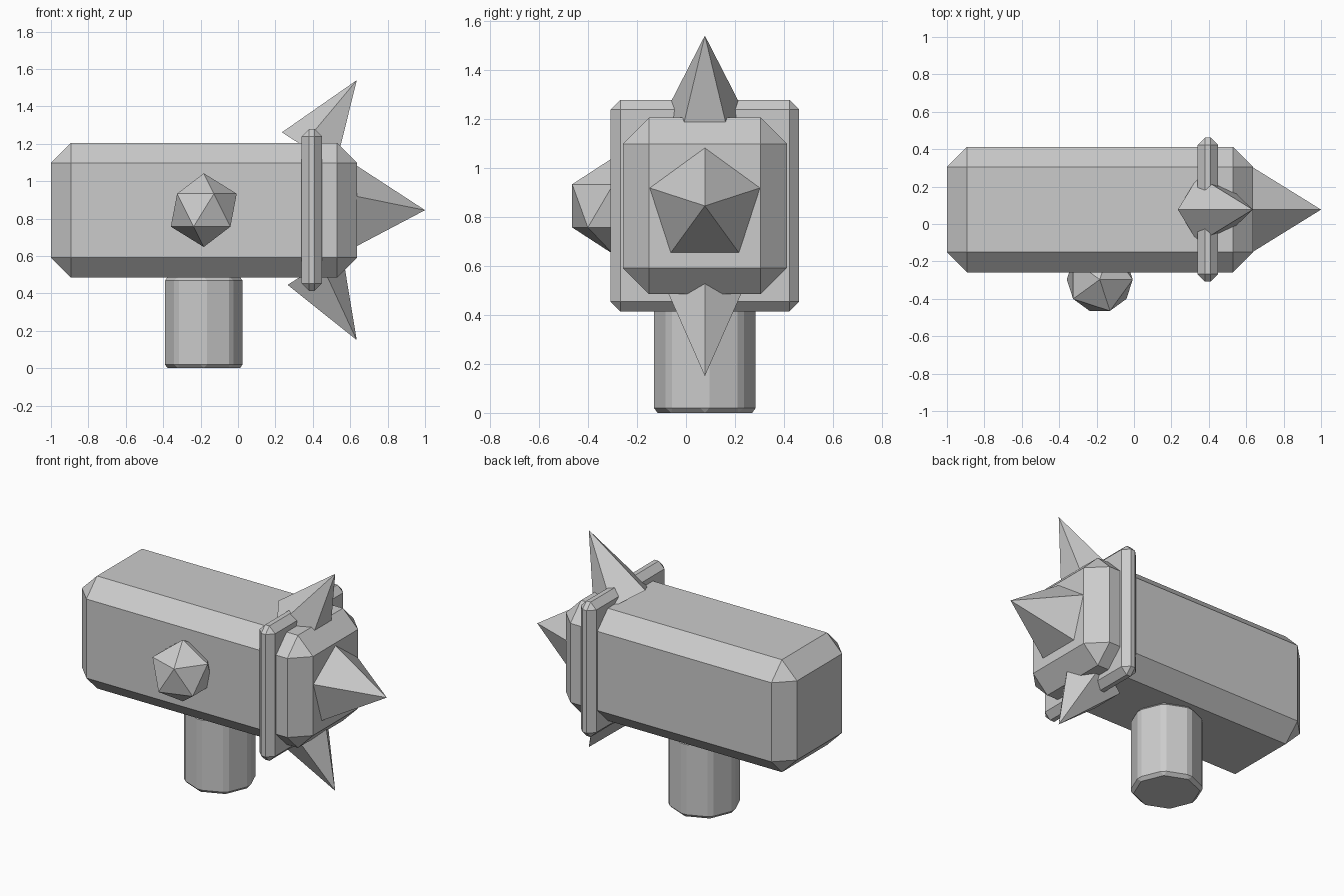
import bpy, bmesh, math
from mathutils import Vector

if "Cube" in bpy.data.objects:
    bpy.data.objects.remove(bpy.data.objects["Cube"])

CY, CZ = 0.077, 0.845   # axis of the head


def finish(name, bm, bevel=0.0):
    if bevel:
        bmesh.ops.bevel(bm, geom=bm.edges[:], offset=bevel, offset_type='OFFSET',
                        segments=1, profile=0.5, affect='EDGES')
    bmesh.ops.recalc_face_normals(bm, faces=bm.faces[:])
    me = bpy.data.meshes.new(name)
    bm.to_mesh(me)
    bm.free()
    ob = bpy.data.objects.new(name, me)
    bpy.context.collection.objects.link(ob)
    return ob


def box(name, lo, hi, bevel):
    lo, hi = Vector(lo), Vector(hi)
    bm = bmesh.new()
    bmesh.ops.create_cube(bm, size=1)
    for v in bm.verts:
        v.co = Vector(a + (b - a) * (c + 0.5) for a, b, c in zip(lo, hi, v.co))
    return finish(name, bm, bevel)


def spike(name, tip, base, radius, toward):
    """Five-sided spike; one base corner points in the 'toward' direction."""
    tip, base = Vector(tip), Vector(base)
    axis = (tip - base).normalized()
    u = Vector(toward)
    u = (u - axis * u.dot(axis)).normalized()
    w = axis.cross(u)
    bm = bmesh.new()
    ring = []
    for i in range(5):
        a = math.tau * i / 5
        ring.append(bm.verts.new(base + radius * (math.cos(a) * u + math.sin(a) * w)))
    top = bm.verts.new(tip)
    bm.faces.new(ring)
    for i in range(5):
        bm.faces.new((ring[i], ring[(i + 1) % 5], top))
    return finish(name, bm)


# Head block and the band around its striking end
box("head", (-1.0, CY - 0.335, 0.485), (0.637, CY + 0.335, 1.205), 0.107)
box("band", (0.34, CY - 0.385, 0.414), (0.45, CY + 0.385, 1.278), 0.04)

# Short eight-sided handle with every edge chamfered
bm = bmesh.new()
bmesh.ops.create_cone(bm, cap_ends=True, segments=8, radius1=0.215, radius2=0.215, depth=0.488)
bmesh.ops.translate(bm, verts=bm.verts, vec=(-0.183, CY, 0.244))
finish("handle", bm, 0.02)

# Faceted stud on the front side
bm = bmesh.new()
bmesh.ops.create_icosphere(bm, subdivisions=1, radius=0.197)
bmesh.ops.translate(bm, verts=bm.verts, vec=(-0.183, -0.297, CZ))
finish("side_stud", bm)

# Spikes: one on the end, one tilted above, one tilted below
spike("end_spike", (1.0, CY, CZ), (0.63, CY, CZ), 0.241, (0, 0, 1))
spike("top_spike", (0.635, CY, 1.54), (0.393, CY, 1.16), 0.188, (-1, 0, 0))
spike("bottom_spike", (0.635, CY, 0.15), (0.395, CY, 0.528), 0.19, (1, 0, 0))
